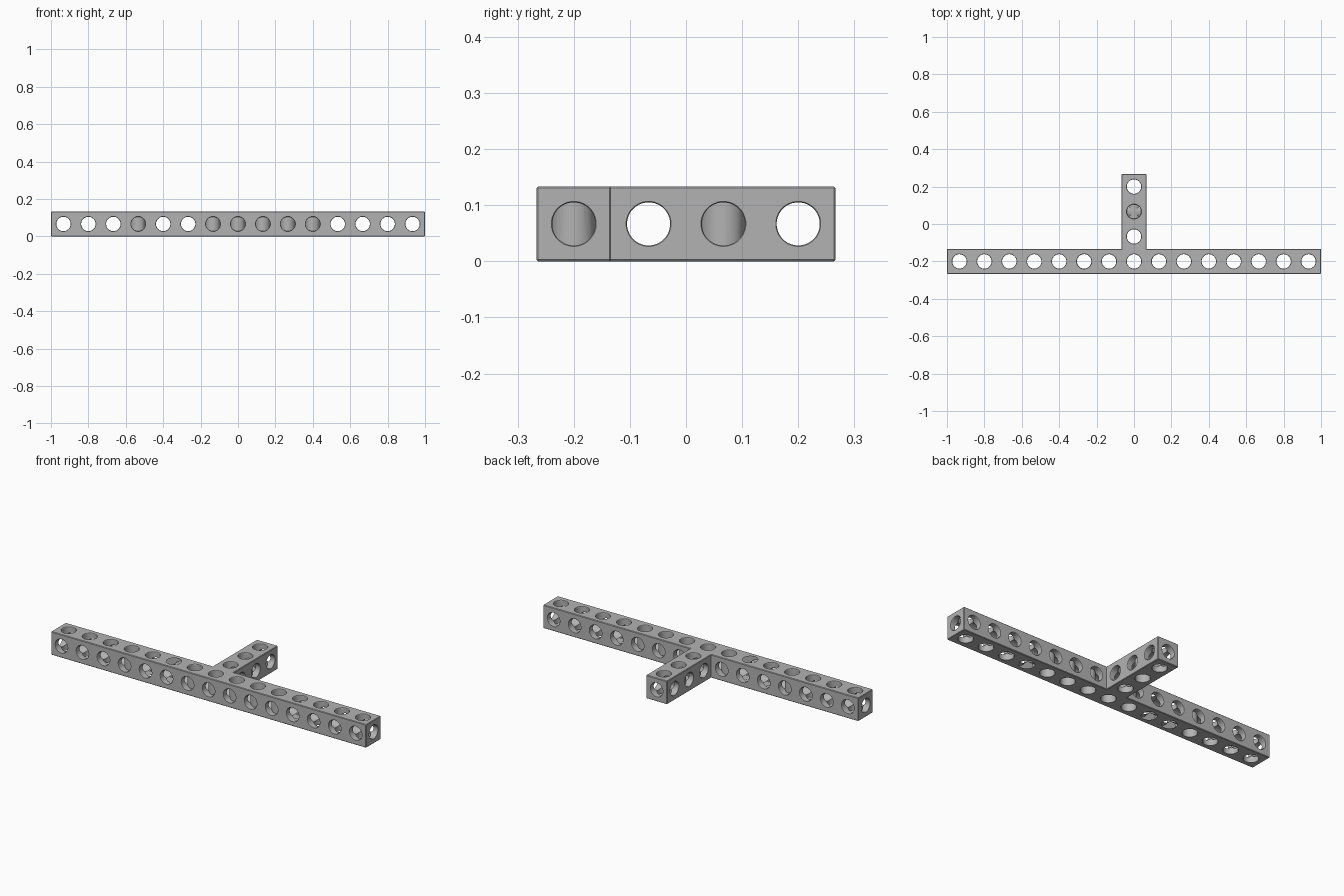
import bpy
import bmesh
import math
from mathutils import Matrix, Vector

default_cube = bpy.data.objects.get("Cube")
if default_cube:
    bpy.data.objects.remove(default_cube, do_unlink=True)

PITCH = 2 / 15            # one square module of the beam
HALF = PITCH / 2
BEAM_Y = -1.5 * PITCH     # centre line of the long beam
BORE, RIM, CHAMFER = 0.0385, 0.0402, 0.0025
SEGMENTS = 32

grey = bpy.data.materials.new("plain grey")
grey.use_nodes = True
colour = (0.45, 0.45, 0.45, 1)
grey.diffuse_color = colour
grey.node_tree.nodes["Principled BSDF"].inputs["Base Color"].default_value = colour


def make_object(name, bm):
    bmesh.ops.recalc_face_normals(bm, faces=bm.faces[:])
    mesh = bpy.data.meshes.new(name)
    bm.to_mesh(mesh)
    bm.free()
    mesh.materials.append(grey)
    obj = bpy.data.objects.new(name, mesh)
    bpy.context.collection.objects.link(obj)
    return obj


def add_bore(bm, centre, axis, half_length):
    """Round cutter along an axis, flared where it leaves the surface."""
    turn = Vector((0, 0, 1)).rotation_difference(Vector(axis)).to_matrix()
    profile = [(half_length + 0.01, RIM), (half_length, RIM), (half_length - CHAMFER, BORE)]
    profile = [(-d, r) for d, r in profile] + profile[::-1]
    rings = []
    for d, r in profile:
        angles = [2 * math.pi * (i + 0.5) / SEGMENTS for i in range(SEGMENTS)]
        rings.append([bm.verts.new(Vector(centre) + turn @ Vector((r * math.cos(a), r * math.sin(a), d)))
                      for a in angles])
    for low, high in zip(rings, rings[1:]):
        for i in range(SEGMENTS):
            j = (i + 1) % SEGMENTS
            bm.faces.new((low[i], low[j], high[j], high[i]))
    bm.faces.new(rings[0])
    bm.faces.new(rings[-1])


# T-shaped beam body, extruded from its plan and softened on outer edges
front, joint, back = -2 * PITCH, -PITCH, 2 * PITCH
right_half = [(1, front), (1, joint), (HALF, joint), (HALF, back)]
plan = right_half + [(-x, y) for x, y in reversed(right_half)]
bm = bmesh.new()
base = bm.faces.new([bm.verts.new((x, y, 0)) for x, y in plan])
top = bmesh.ops.extrude_face_region(bm, geom=[base])["geom"]
bmesh.ops.translate(bm, verts=[v for v in top if isinstance(v, bmesh.types.BMVert)], vec=(0, 0, PITCH))
bmesh.ops.recalc_face_normals(bm, faces=bm.faces[:])
outer = [e for e in bm.edges if e.is_manifold and e.calc_face_angle_signed() > 0.1]
bmesh.ops.bevel(bm, geom=outer, offset=0.003, offset_type='OFFSET', segments=1, affect='EDGES')
body = make_object("t_beam", bm)

# Hole centres on the beam and on the arm
beam_x = [(i - 7) * PITCH for i in range(15)]
arm_y = [(i - 0.5) * PITCH for i in range(3)]

# One cutter per direction
across, along, upright = bmesh.new(), bmesh.new(), bmesh.new()
for x in beam_x:
    add_bore(upright, (x, BEAM_Y, HALF), (0, 0, 1), HALF)
    if abs(x) > HALF:
        add_bore(along, (x, BEAM_Y, HALF), (0, 1, 0), HALF)
for y in arm_y:
    add_bore(upright, (0, y, HALF), (0, 0, 1), HALF)
    add_bore(across, (0, y, HALF), (1, 0, 0), HALF)
add_bore(across, (0, BEAM_Y, HALF), (1, 0, 0), 1)
add_bore(along, (0, 0, HALF), (0, 1, 0), back)

bpy.context.view_layer.objects.active = body
for name, cutter_bm in (("cross_bores", across), ("depth_bores", along), ("upright_bores", upright)):
    cutter = make_object(name, cutter_bm)
    cutter.hide_render = True
    cut = body.modifiers.new(name, 'BOOLEAN')
    cut.operation = 'DIFFERENCE'
    cut.solver = 'EXACT'
    cut.object = cutter
    bpy.ops.object.modifier_apply(modifier=cut.name)
    bpy.data.objects.remove(cutter, do_unlink=True)

# Smooth bores, crisp rims and edges
bpy.ops.object.select_all(action='DESELECT')
body.select_set(True)
bpy.ops.object.shade_smooth_by_angle(angle=math.radians(25))
